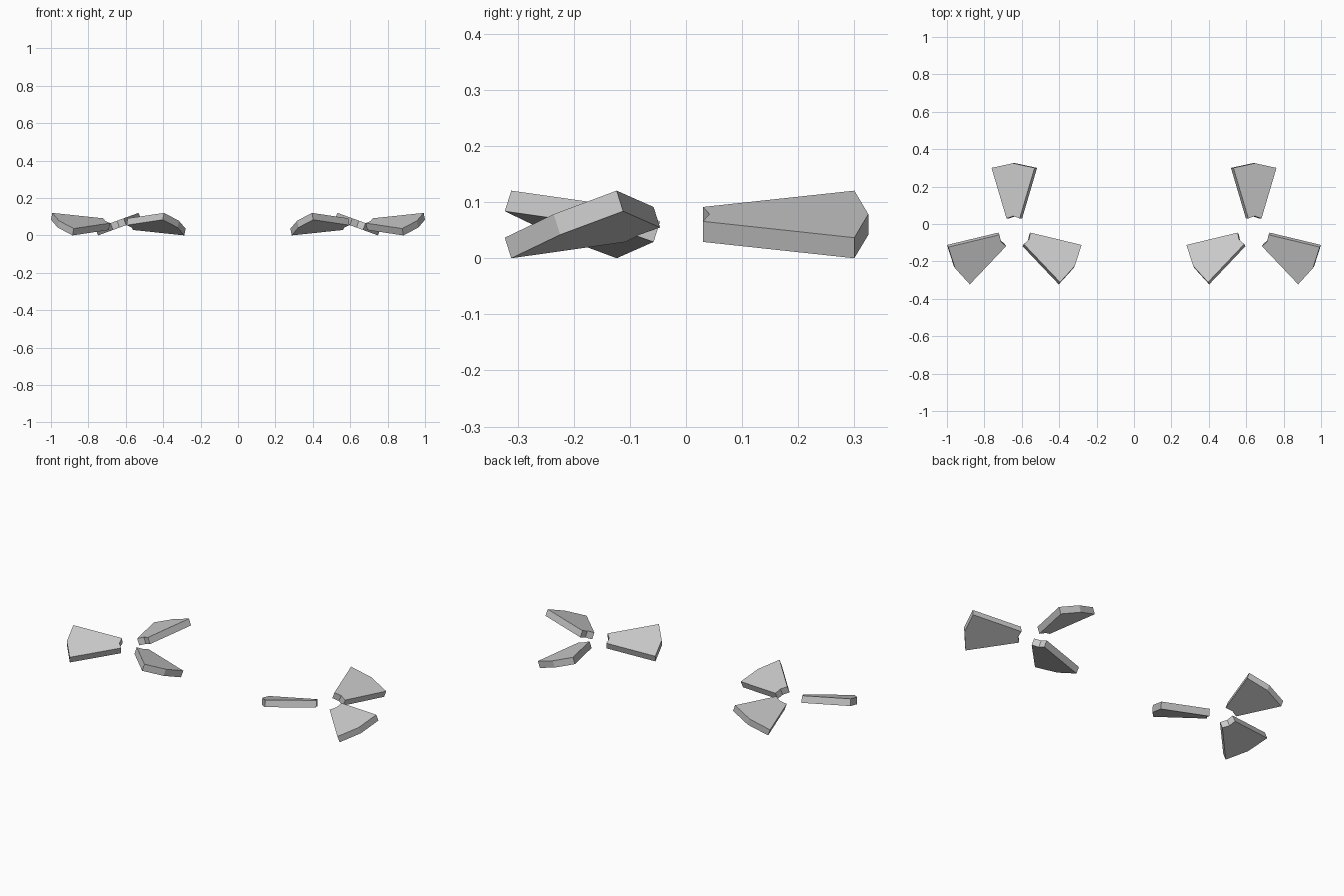
import bpy, bmesh
from math import radians
from mathutils import Matrix, Vector

if "Cube" in bpy.data.objects:
    bpy.data.objects.remove(bpy.data.objects["Cube"])

# Half-outline of one blade seen flat, mirrored to a 6-sided plate
OUTLINE = [(0, 0.087), (0.0375, 0.075), (0.1225, 0.345), (0, 0.37), (-0.1225, 0.345), (-0.0375, 0.075)]
THICK, PITCH = 0.039, radians(20)
HUB = Vector((0.64, -0.045, 0.0602))


def blade(name, turn, side):
    place = (Matrix.Scale(side, 4, (1, 0, 0)) @ Matrix.Translation(HUB)
             @ Matrix.Rotation(turn, 4, 'Z') @ Matrix.Rotation(PITCH, 4, 'Y'))
    bm = bmesh.new()
    face = bm.faces.new([bm.verts.new((x, y, -THICK / 2)) for x, y in OUTLINE])
    # Extrude the outline into a pitched slab
    ext = bmesh.ops.extrude_face_region(bm, geom=[face], use_keep_orig=True)
    top = [v for v in ext['geom'] if isinstance(v, bmesh.types.BMVert)]
    bmesh.ops.translate(bm, verts=top, vec=(0, 0, THICK))
    bm.transform(place)
    bmesh.ops.recalc_face_normals(bm, faces=bm.faces)
    mesh = bpy.data.meshes.new(name)
    bm.to_mesh(mesh)
    bm.free()
    bpy.context.collection.objects.link(bpy.data.objects.new(name, mesh))


# Two mirrored rotors of three blades
for label, side in (("right", 1), ("left", -1)):
    for i in range(3):
        blade(f"{label}_rotor_blade_{i + 1}", radians(-120 * i), side)
